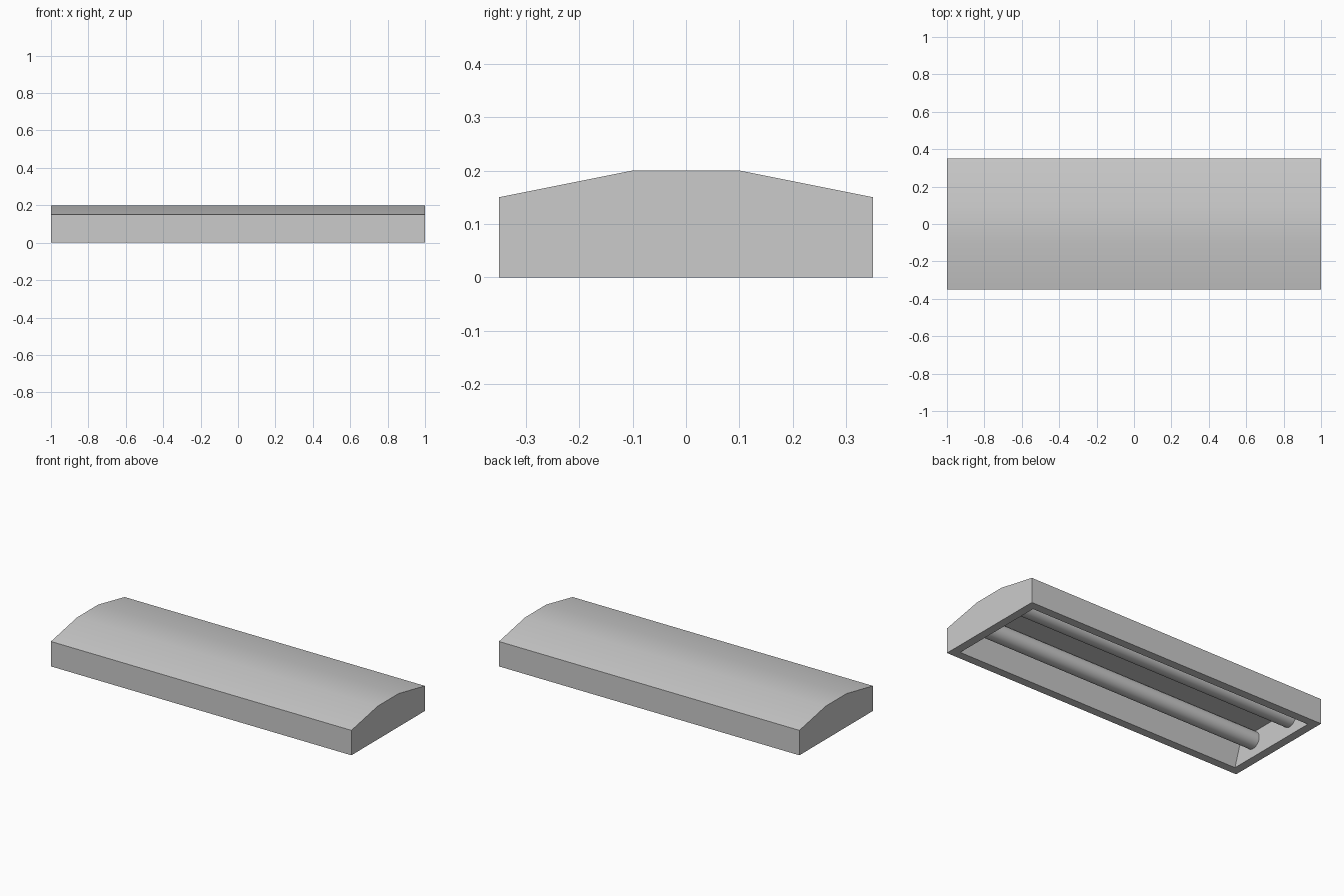
import bpy
import bmesh
import math
from mathutils import Vector

cube = bpy.data.objects.get("Cube")
if cube:
    bpy.data.objects.remove(cube, do_unlink=True)

LENGTH = 2.0
RIM = 0.05
RECESS_DEPTH = 0.15

grey = bpy.data.materials.new("light grey")
grey.use_nodes = True
grey.diffuse_color = (0.6, 0.6, 0.6, 1)
grey.node_tree.nodes["Principled BSDF"].inputs["Base Color"].default_value = grey.diffuse_color


def finish(obj):
    """Assign the colour and smooth the gentle angles."""
    obj.data.materials.append(grey)
    bpy.ops.object.select_all(action="DESELECT")
    obj.select_set(True)
    bpy.context.view_layer.objects.active = obj
    bpy.ops.object.shade_smooth_by_angle(angle=math.radians(30))


# Housing: end profile swept along the length
half = [(0.35, 0.0), (0.35, 0.15), (0.1, 0.2)]
profile = half + [(-y, z) for y, z in reversed(half)]
bm = bmesh.new()
end = bm.faces.new([bm.verts.new((-LENGTH / 2, y, z)) for y, z in profile])
swept = bmesh.ops.extrude_face_region(bm, geom=[end], use_keep_orig=True)
bmesh.ops.translate(bm, vec=(LENGTH, 0, 0),
                    verts=[g for g in swept["geom"] if isinstance(g, bmesh.types.BMVert)])
bmesh.ops.recalc_face_normals(bm, faces=bm.faces)

# Open underside: rim, then a recess whose long walls lean inward
bottom = min(bm.faces, key=lambda f: f.calc_center_median().z)
bmesh.ops.inset_region(bm, faces=[bottom], thickness=RIM, use_even_offset=True)
ceiling = bmesh.ops.extrude_discrete_faces(bm, faces=[bottom])["faces"][0]
for v in ceiling.verts:
    v.co += Vector((0, -math.copysign(RIM, v.co.y), RECESS_DEPTH))

mesh = bpy.data.meshes.new("housing")
bm.to_mesh(mesh)
bm.free()
housing = bpy.data.objects.new("housing", mesh)
bpy.context.collection.objects.link(housing)
finish(housing)

# Pair of lamp tubes spanning the recess
for name, y in (("front_tube", -0.15), ("back_tube", 0.15)):
    bpy.ops.mesh.primitive_cylinder_add(
        vertices=32, radius=0.05, depth=LENGTH - 2 * RIM,
        location=(0, y, 0.1), rotation=(0, math.pi / 2, 0))
    tube = bpy.context.object
    tube.name = name
    finish(tube)
